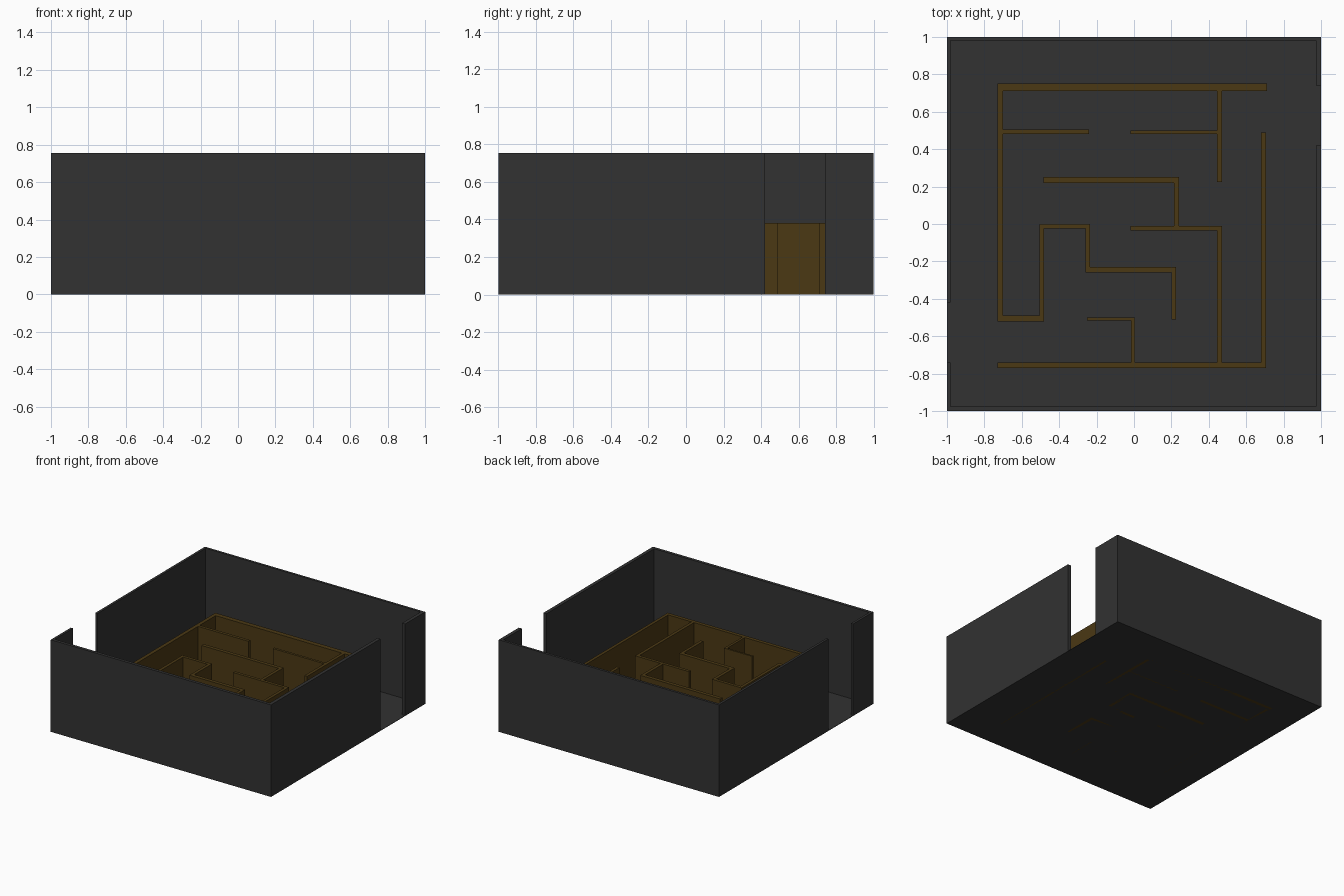
import bpy, bmesh

if "Cube" in bpy.data.objects:
    bpy.data.objects.remove(bpy.data.objects["Cube"])


def material(name, color):
    m = bpy.data.materials.new(name)
    m.diffuse_color = (*color, 1)
    m.use_nodes = True
    m.node_tree.nodes["Principled BSDF"].inputs["Base Color"].default_value = m.diffuse_color
    return m


def boxes(name, rects, height, mat):
    """One object made of upright boxes, each given as x0, x1, y0, y1."""
    bm = bmesh.new()
    for x0, x1, y0, y1 in rects:
        verts = bmesh.ops.create_cube(bm, size=1)["verts"]
        for v in verts:
            v.co.x = x1 if v.co.x > 0 else x0
            v.co.y = y1 if v.co.y > 0 else y0
            v.co.z = height if v.co.z > 0 else 0
    mesh = bpy.data.meshes.new(name)
    bm.to_mesh(mesh)
    bm.free()
    mesh.materials.append(mat)
    ob = bpy.data.objects.new(name, mesh)
    bpy.context.collection.objects.link(ob)
    return ob


stone = material("dark_stone", (0.032, 0.032, 0.032))
hedge = material("brown_wall", (0.07, 0.04, 0.007))

# Thin floor slab
boxes("floor", [(-1, 1, -1, 1)], 0.003, stone)

# Perimeter walls: the two side walls have a full-height doorway
H = 0.755
boxes("front_wall", [(-1, 1, -1, -0.975)], H, stone)
boxes("back_wall", [(-1, 1, 0.98, 1)], H, stone)
boxes("right_wall", [(0.972, 1, -0.975, 0.42), (0.972, 1, 0.74, 0.98)], H, stone)
boxes("left_wall", [(-1, -0.98, -0.975, -0.74), (-1, -0.98, -0.42, 0.98)], H, stone)

# Low maze walls, abutting at the joints
M = 0.38
boxes("maze_outer", [
    (-0.73, 0.71, 0.71, 0.75),
    (-0.73, -0.70, -0.52, 0.71),
    (0.68, 0.705, -0.74, 0.49),
    (-0.73, 0.705, -0.77, -0.74),
], M, hedge)
boxes("maze_upper", [
    (-0.70, -0.24, 0.48, 0.505),
    (-0.02, 0.445, 0.48, 0.50),
    (0.445, 0.47, 0.225, 0.71),
], M, hedge)
boxes("maze_middle", [
    (-0.485, 0.24, 0.22, 0.25),
    (0.215, 0.24, -0.01, 0.22),
    (-0.02, 0.47, -0.035, -0.01),
    (0.445, 0.47, -0.74, -0.035),
], M, hedge)
boxes("maze_lower", [
    (-0.70, -0.48, -0.52, -0.49),
    (-0.505, -0.48, -0.49, -0.025),
    (-0.505, -0.235, -0.025, 0),
    (-0.26, -0.235, -0.23, -0.025),
    (-0.26, 0.225, -0.26, -0.23),
    (0.20, 0.225, -0.51, -0.26),
], M, hedge)
boxes("maze_hook", [
    (-0.25, 0.005, -0.515, -0.50),
    (-0.015, 0.005, -0.74, -0.515),
], M, hedge)
